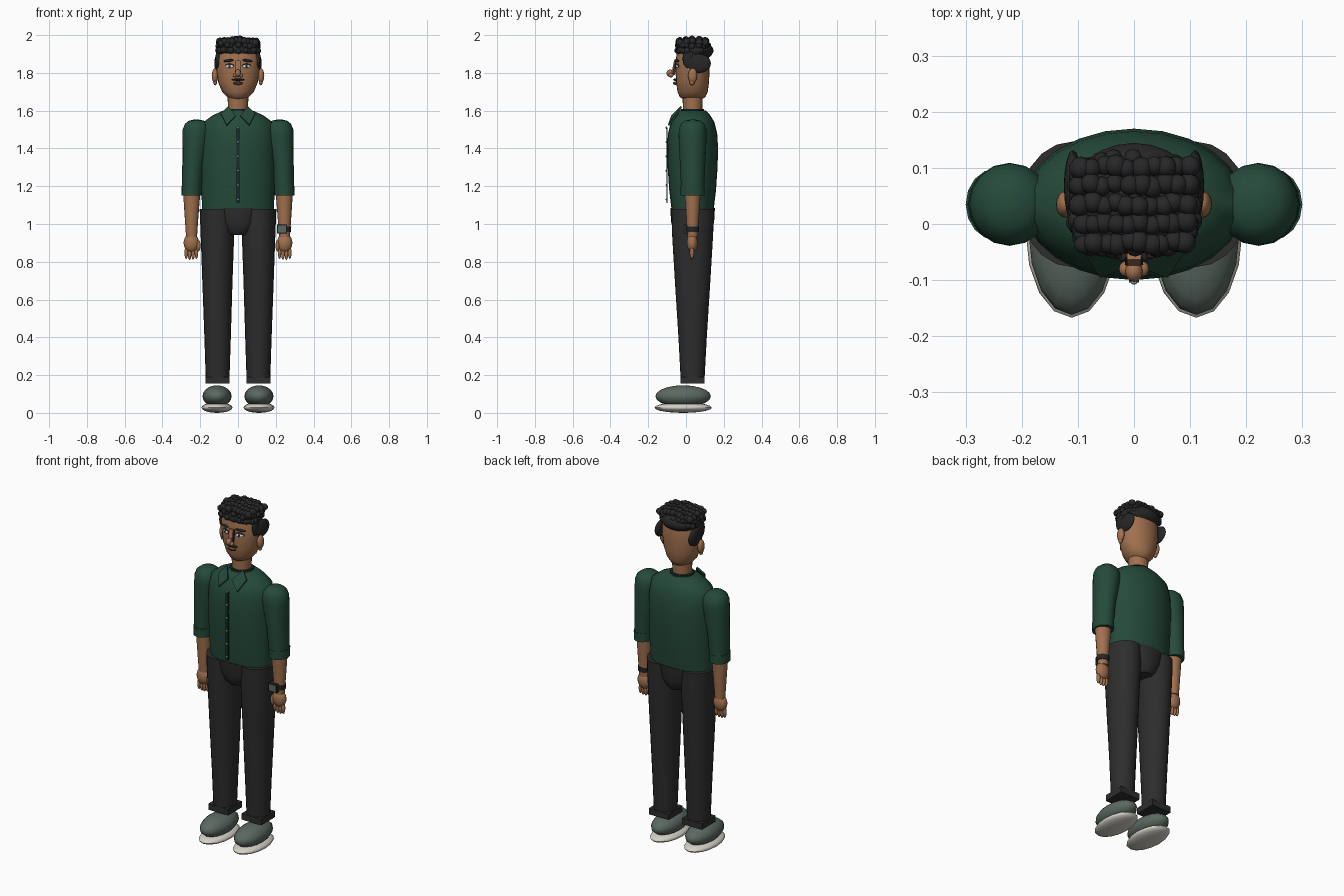
import bpy, bmesh, math, random
from mathutils import Matrix, Vector, Euler

if "Cube" in bpy.data.objects:
    bpy.data.objects.remove(bpy.data.objects["Cube"])
random.seed(4)
CY = 0.035  # depth of the body axis


def material(name, *rgb):
    m = bpy.data.materials.new(name)
    m.use_nodes = True
    m.diffuse_color = (*rgb, 1)
    bsdf = next(n for n in m.node_tree.nodes if n.type == 'BSDF_PRINCIPLED')
    bsdf.inputs["Base Color"].default_value = (*rgb, 1)
    bsdf.inputs["Roughness"].default_value = 0.8
    return m


SKIN = material("skin", 0.36, 0.165, 0.078)
HAIR = material("black_hair", 0.02, 0.02, 0.02)
SHIRT = material("green_shirt", 0.018, 0.068, 0.042)
TRIM = material("dark_green_trim", 0.008, 0.025, 0.018)
PANTS = material("charcoal_trousers", 0.026, 0.026, 0.027)
SHOE = material("grey_green_shoe", 0.105, 0.14, 0.12)
SOLE = material("pale_sole", 0.65, 0.63, 0.56)
WHITE = material("eye_white", 0.7, 0.68, 0.62)
BUTTON = material("button_grey", 0.3, 0.38, 0.35)
LIP = material("lip_brown", 0.16, 0.06, 0.04)


def finish(name, bm, mat, angle=40):
    bmesh.ops.recalc_face_normals(bm, faces=bm.faces)
    me = bpy.data.meshes.new(name)
    bm.to_mesh(me)
    bm.free()
    me.materials.append(mat)
    me.shade_smooth()
    me.set_sharp_from_angle(angle=math.radians(angle))
    ob = bpy.data.objects.new(name, me)
    bpy.context.collection.objects.link(ob)
    return ob


def loft(name, rings, mat, n=20):
    """Stack of ellipses, each given as (z, centre x, radius x, radius y)."""
    bm = bmesh.new()
    rows = []
    for z, cx, rx, ry in rings:
        turns = [2 * math.pi * i / n for i in range(n)]
        rows.append([bm.verts.new((cx + rx * math.cos(t), CY + ry * math.sin(t), z)) for t in turns])
    for a, b in zip(rows, rows[1:]):
        for i in range(n):
            j = (i + 1) % n
            bm.faces.new((a[i], a[j], b[j], b[i]))
    bm.faces.new(rows[0])
    bm.faces.new(rows[-1])
    return finish(name, bm, mat)


def place(loc, size, rot=(0, 0, 0)):
    return Matrix.LocRotScale(Vector(loc), Euler(rot), Vector(size))


def ball(name, loc, radii, mat, rot=(0, 0, 0), seg=16):
    bm = bmesh.new()
    bmesh.ops.create_uvsphere(bm, u_segments=seg, v_segments=max(6, seg * 5 // 8), radius=1,
                              matrix=place(loc, radii, rot))
    return finish(name, bm, mat, 60)


def box(name, loc, size, mat, rot=(0, 0, 0)):
    bm = bmesh.new()
    bmesh.ops.create_cube(bm, size=1, matrix=place(loc, size, rot))
    return finish(name, bm, mat)


# Torso, neckband and neck
loft("shirt_body", [(1.08, 0, 0.19, 0.112), (1.18, 0, 0.194, 0.124), (1.3, 0, 0.197, 0.132),
                    (1.4, 0, 0.197, 0.135), (1.48, 0, 0.194, 0.13), (1.54, 0, 0.182, 0.115),
                    (1.575, 0, 0.135, 0.094), (1.602, 0, 0.075, 0.068)], SHIRT, 24)
loft("neckband", [(1.59, 0, 0.07, 0.064), (1.61, 0, 0.066, 0.06)], TRIM)
loft("neck", [(1.57, 0, 0.05, 0.05), (1.7, 0, 0.057, 0.054)], SKIN)

# Button strip and buttons
box("placket", (0, -0.101, 1.31), (0.018, 0.006, 0.4), TRIM)
for k in range(6):
    ball("button", (0, -0.104, 1.13 + 0.076 * k), (0.006, 0.004, 0.006), BUTTON, seg=8)


# Collar flaps
def collar(side):
    bm = bmesh.new()
    pts = [(0.052, -0.028, 1.625), (0.09, -0.05, 1.585), (0.06, -0.096, 1.525), (0.012, -0.078, 1.575)]
    face = bm.faces.new([bm.verts.new((side * x, y, z)) for x, y, z in pts])
    grown = bmesh.ops.extrude_face_region(bm, geom=[face])["geom"]
    bmesh.ops.translate(bm, vec=(0, 0.007, -0.006), verts=[v for v in grown if isinstance(v, bmesh.types.BMVert)])
    finish("collar_flap", bm, SHIRT)


for s, label in ((1, "left"), (-1, "right")):
    collar(s)

    # Sleeve, cuff, forearm and hand
    loft(label + "_sleeve", [(1.17, s * 0.245, 0.052, 0.06), (1.32, s * 0.237, 0.058, 0.067),
                             (1.46, s * 0.222, 0.073, 0.074), (1.5, s * 0.22, 0.073, 0.073),
                             (1.53, s * 0.22, 0.061, 0.062), (1.547, s * 0.22, 0.04, 0.042),
                             (1.553, s * 0.22, 0.012, 0.012)], SHIRT, 16)
    loft(label + "_sleeve_cuff", [(1.15, s * 0.246, 0.054, 0.063), (1.2, s * 0.245, 0.055, 0.064)], SHIRT, 16)
    loft(label + "_forearm", [(0.93, s * 0.246, 0.029, 0.027), (1.02, s * 0.246, 0.035, 0.033),
                              (1.16, s * 0.245, 0.045, 0.043)], SKIN, 16)
    ball(label + "_palm", (s * 0.247, CY - 0.002, 0.9), (0.041, 0.029, 0.05), SKIN)
    for k in range(4):
        ball(label + "_finger", (s * (0.22 + 0.018 * k), CY - 0.004, 0.848 - 0.005 * (k in (1, 2))),
             (0.01, 0.012, 0.033), SKIN, seg=10)
    ball(label + "_thumb", (s * 0.209, CY - 0.012, 0.885), (0.011, 0.013, 0.032), SKIN, seg=10)

    # Trouser leg with square turn-up
    loft(label + "_trouser_leg", [(0.155, s * 0.108, 0.062, 0.062), (0.4, s * 0.108, 0.07, 0.075),
                                  (0.7, s * 0.109, 0.08, 0.094), (0.95, s * 0.109, 0.089, 0.109),
                                  (1.08, s * 0.109, 0.094, 0.112)], PANTS)
    box(label + "_turn_up", (s * 0.108, CY, 0.173), (0.128, 0.128, 0.036), PANTS)

    # Shoe
    ball(label + "_shoe", (s * 0.111, -0.015, 0.088), (0.077, 0.147, 0.058), SHOE)
    ball(label + "_sole", (s * 0.111, -0.015, 0.028), (0.082, 0.152, 0.028), SOLE)

# Seat of the trousers
loft("trouser_seat", [(0.942, 0, 0.06, 0.085), (0.96, 0, 0.085, 0.1), (1.01, 0, 0.125, 0.114),
                      (1.085, 0, 0.16, 0.118)], PANTS)

# Watch on the left wrist
loft("watch_strap", [(0.958, 0.246, 0.034, 0.033), (0.986, 0.246, 0.036, 0.035)], HAIR, 16)
box("watch_case", (0.233, 0.012, 0.973), (0.052, 0.046, 0.048), HAIR)
box("watch_screen", (0.233, -0.012, 0.973), (0.04, 0.004, 0.037), SHOE)

# Head
loft("head", [(1.658, 0, 0.03, 0.045), (1.672, 0, 0.058, 0.068), (1.7, 0, 0.084, 0.08),
              (1.75, 0, 0.105, 0.087), (1.82, 0, 0.115, 0.09), (1.88, 0, 0.116, 0.088),
              (1.93, 0, 0.1, 0.078), (1.96, 0, 0.05, 0.04)], SKIN, 24)


def face_y(x):
    return CY - 0.09 * math.sqrt(1 - (x / 0.115) ** 2)


# Eyes, brows, ears and side hair
for s, label in ((1, "left"), (-1, "right")):
    ey = face_y(0.045)
    turn = (0, 0, s * 0.35)
    ball(label + "_eyelid", (s * 0.045, ey + 0.001, 1.837), (0.026, 0.006, 0.012), HAIR, turn)
    ball(label + "_eye", (s * 0.045, ey - 0.002, 1.834), (0.023, 0.006, 0.009), WHITE, turn)
    ball(label + "_iris", (s * 0.044, ey - 0.007, 1.835), (0.008, 0.003, 0.008), HAIR, seg=10)
    ball(label + "_brow", (s * 0.05, ey - 0.001, 1.865), (0.03, 0.008, 0.007), HAIR, (0, s * 0.1, s * 0.35))
    ball(label + "_ear", (s * 0.122, CY, 1.785), (0.017, 0.024, 0.04), SKIN)
    ball(label + "_ear_lobe", (s * 0.121, CY - 0.003, 1.752), (0.011, 0.014, 0.018), SKIN, seg=10)
    ball(label + "_side_hair", (s * 0.109, 0.068, 1.85), (0.016, 0.064, 0.05), HAIR)
    ball(label + "_temple_hair", (s * 0.107, 0.012, 1.875), (0.012, 0.03, 0.05), HAIR)
    ball(label + "_nostril", (s * 0.015, -0.08, 1.788), (0.012, 0.014, 0.012), SKIN, seg=12)
    box(label + "_nose_line", (s * 0.014, -0.06, 1.826), (0.004, 0.014, 0.068), PANTS, (-0.2, 0, 0))

# Nose and mouth
box("nose_bridge", (0, -0.06, 1.826), (0.025, 0.022, 0.075), SKIN, (-0.2, 0, 0))
ball("nose_tip", (0, -0.084, 1.798), (0.016, 0.02, 0.02), SKIN, seg=12)
ball("moustache", (0, -0.056, 1.764), (0.035, 0.012, 0.006), HAIR)
ball("lips", (0, -0.056, 1.745), (0.025, 0.013, 0.009), LIP)
ball("mouth_line", (0, -0.064, 1.747), (0.026, 0.006, 0.0025), HAIR)

# Hair cap and curls, gathered in one mesh
ball("hair_cap", (0, 0.046, 1.918), (0.117, 0.099, 0.056), HAIR, seg=24)
bm = bmesh.new()


def curl(x, y, z, r):
    j = [random.uniform(-0.004, 0.004) for _ in range(3)]
    bmesh.ops.create_icosphere(bm, subdivisions=2, radius=r * random.uniform(0.9, 1.1),
                               matrix=Matrix.Translation((x + j[0], y + j[1], z + j[2])))


for row in range(5):
    for k in range(10):
        u = -1 + 2 * k / 9
        v = -1 + row / 2
        curl(u * (0.093 + 0.006 * v), CY + 0.068 * v, 1.976 - 0.012 * u * u - 0.008 * v * v, 0.019)
for z, grow in ((1.918, 1.0), (1.944, 0.98)):
    for k in range(32):
        t = 2 * math.pi * k / 32
        c, d = math.cos(t), math.sin(t)
        curl(0.104 * grow * math.copysign(abs(c) ** 0.6, c),
             CY + 0.08 * grow * math.copysign(abs(d) ** 0.6, d), z, 0.0165)
finish("hair_curls", bm, HAIR, 60)
